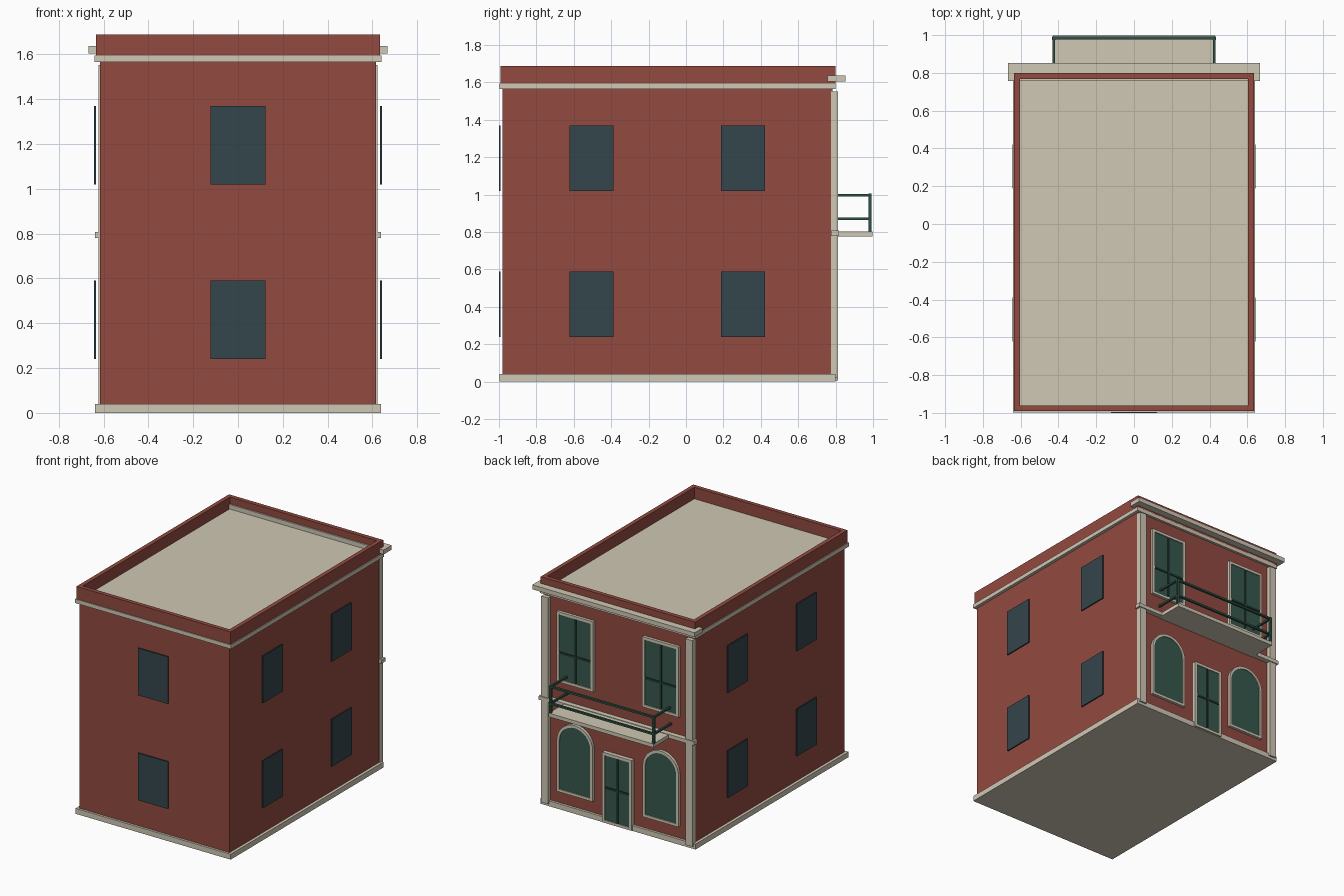
import bpy, bmesh, math

if "Cube" in bpy.data.objects:
    bpy.data.objects.remove(bpy.data.objects["Cube"])


def material(name, hexcode):
    def lin(c):
        c /= 255
        return c / 12.92 if c < 0.04045 else ((c + 0.055) / 1.055) ** 2.4
    m = bpy.data.materials.new(name)
    m.diffuse_color = [lin(int(hexcode[i:i + 2], 16)) for i in (0, 2, 4)] + [1]
    m.use_nodes = True
    m.node_tree.nodes["Principled BSDF"].inputs["Base Color"].default_value = m.diffuse_color
    return m


RED = material("brick red", "924A40")
STONE = material("pale stone", "D0C8B5")
GLASS = material("dark glass", "34464C")
GREEN = material("shutter green", "37584C")
RAIL = material("rail green", "2F5045")
DARK = material("glazing bar dark green", "223A33")


def finish(name, bm, mat):
    bmesh.ops.recalc_face_normals(bm, faces=bm.faces)
    me = bpy.data.meshes.new(name)
    bm.to_mesh(me)
    bm.free()
    me.materials.append(mat)
    ob = bpy.data.objects.new(name, me)
    bpy.context.collection.objects.link(ob)
    return ob


def box(name, x, y, z, mat):
    """Box from (min, max) pairs."""
    bm = bmesh.new()
    bmesh.ops.create_cube(bm, size=1)
    for v in bm.verts:
        v.co = [r[0] if c < 0 else r[1] for c, r in zip(v.co, (x, y, z))]
    return finish(name, bm, mat)


def outline(cx, w, z0, z1, arched=False):
    """Opening outline in x and z, with a rectangular or round head."""
    if not arched:
        return [(cx - w, z0), (cx + w, z0), (cx + w, z1), (cx - w, z1)]
    arc = [(cx + w * math.cos(math.pi * i / 16), z1 - w + w * math.sin(math.pi * i / 16))
           for i in range(17)]
    return [(cx - w, z0), (cx + w, z0)] + arc


def panel(name, pts, y0, y1, mat):
    bm = bmesh.new()
    face = bm.faces.new([bm.verts.new((x, y0, z)) for x, z in pts])
    ext = bmesh.ops.extrude_face_region(bm, geom=[face])
    for v in ext["geom"]:
        if isinstance(v, bmesh.types.BMVert):
            v.co.y = y1
    return finish(name, bm, mat)


def frame(name, outer, inner, y0, y1, mat):
    bm = bmesh.new()
    rings = [[bm.verts.new((x, y, z)) for x, z in pts]
             for pts, y in ((outer, y0), (outer, y1), (inner, y1), (inner, y0))]
    n = len(outer)
    for k in range(4):
        a, b = rings[k], rings[(k + 1) % 4]
        for i in range(n):
            j = (i + 1) % n
            bm.faces.new((a[i], a[j], b[j], b[i]))
    return finish(name, bm, mat)


def opening(name, cx, w, z0, z1, y, arched=False, bar_z=None, t=0.02):
    """Stone surround, green pane and optional glazing bars."""
    inner = outline(cx, w - t, z0 + t, z1 - t, arched)
    frame(name + "_frame", outline(cx, w, z0, z1, arched), inner, 0.77, y, STONE)
    panel(name + "_pane", inner, 0.77, y - 0.007, GREEN)
    if bar_z:
        box(name + "_upright_bar", (cx - 0.008, cx + 0.008), (0.77, y - 0.001),
            (z0 + t, z1 - t), DARK)
        box(name + "_cross_bar", (cx - w + t, cx + w - t), (0.77, y - 0.001),
            (bar_z - 0.008, bar_z + 0.008), DARK)


# Main block, plinth, roof and cornice band
box("walls", (-0.617, 0.617), (-0.98, 0.782), (0.03, 1.58), RED)
box("plinth", (-0.638, 0.638), (-0.997, 0.80), (0, 0.04), STONE)
box("cornice_band", (-0.64, 0.64), (-0.997, 0.80), (1.565, 1.595), STONE)
box("roof", (-0.61, 0.61), (-0.97, 0.78), (1.59, 1.602), STONE)

# Parapet
for s, side in ((-1, "left"), (1, "right")):
    box("parapet_" + side, sorted((s * 0.603, s * 0.634)), (-0.991, 0.80), (1.59, 1.688), RED)
box("parapet_front", (-0.603, 0.603), (-0.991, -0.96), (1.59, 1.688), RED)
box("parapet_back", (-0.603, 0.603), (0.768, 0.80), (1.59, 1.688), RED)

# Street side trim
box("projecting_cornice", (-0.667, 0.667), (0.757, 0.852), (1.605, 1.638), STONE)
box("floor_string_course", (-0.638, 0.638), (0.775, 0.819), (0.78, 0.808), STONE)
for s, side in ((-1, "left"), (1, "right")):
    box("pilaster_" + side, sorted((s * 0.565, s * 0.622)), (0.775, 0.812), (0.02, 1.552), STONE)

# Plain windows on the other three sides
for floor, z in (("lower", (0.24, 0.59)), ("upper", (1.02, 1.37))):
    box(floor + "_front_window", (-0.123, 0.123), (-1.0, -0.991), z, GLASS)
    for s in (-1, 1):
        for cy in (-0.505, 0.305):
            box(floor + "_side_window", sorted((s * 0.633, s * 0.642)),
                (cy - 0.117, cy + 0.117), z, GLASS)

# Street side doors and windows
for s, side in ((-1, "left"), (1, "right")):
    opening("balcony_door_" + side, s * 0.352, 0.15, 0.945, 1.468, 0.803, bar_z=1.163)
    opening("arched_window_" + side, s * 0.353, 0.148, 0.13, 0.657, 0.803, arched=True)
opening("entrance_door", 0, 0.12, 0.005, 0.527, 0.812, bar_z=0.265)

# Balcony and railing
box("balcony_slab", (-0.43, 0.43), (0.77, 0.998), (0.777, 0.804), STONE)
for name, z in (("middle", 0.872), ("top", 0.997)):
    zr = (z - 0.007, z + 0.007)
    box(name + "_rail", (-0.432, 0.432), (0.976, 0.992), zr, RAIL)
    for s in (-1, 1):
        box(name + "_side_rail", sorted((s * 0.417, s * 0.432)), (0.782, 0.976), zr, RAIL)
for s in (-1, 1):
    box("rail_post", sorted((s * 0.416, s * 0.433)), (0.975, 0.993), (0.80, 1.005), RAIL)
